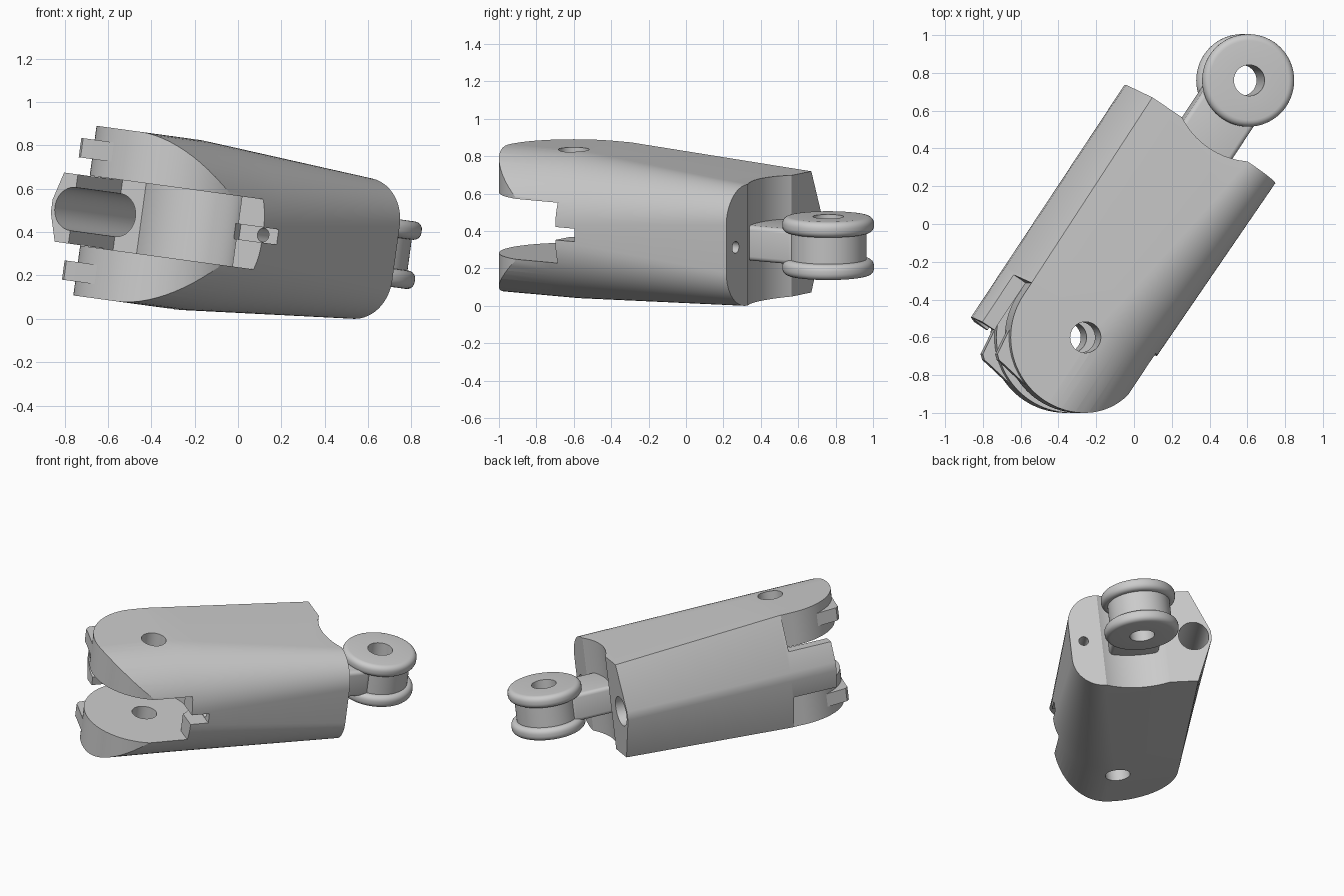
import bpy, bmesh
from math import sin, cos, pi, radians
from mathutils import Matrix, Vector

if "Cube" in bpy.data.objects:
    bpy.data.objects.remove(bpy.data.objects["Cube"])

# Local frame: origin on the near hinge, y along the link, z along the hinge axis
FRAME = (Matrix.Translation((-0.31, -0.6, 0.445)) @ Matrix.Rotation(radians(7.8), 4, 'Y')
         @ Matrix.Rotation(radians(-33.7), 4, 'Z'))
FAR = 1.635    # distance to the far hinge
GAP = 0.163    # half height of the fork gap


def loft(name, rings, cap=True):
    """Skin rings of points; without caps the last ring joins the first."""
    bm = bmesh.new()
    vs = [[bm.verts.new(p) for p in r] for r in rings]
    n = len(rings[0])
    for i in range(len(vs) - (1 if cap else 0)):
        a, b = vs[i], vs[(i + 1) % len(vs)]
        for j in range(n):
            k = (j + 1) % n
            bm.faces.new((a[j], a[k], b[k], b[j]))
    if cap:
        bm.faces.new(vs[0])
        bm.faces.new(vs[-1])
    bmesh.ops.recalc_face_normals(bm, faces=bm.faces)
    me = bpy.data.meshes.new(name)
    bm.to_mesh(me)
    bm.free()
    ob = bpy.data.objects.new(name, me)
    bpy.context.collection.objects.link(ob)
    ob.matrix_world = FRAME
    return ob


def prism(name, outline, z0, z1):
    return loft(name, [[(x, y, z) for x, y in outline] for z in (z0, z1)])


def box(name, x0, x1, y0, y1, z0, z1):
    return prism(name, [(x0, y0), (x1, y0), (x1, y1), (x0, y1)], z0, z1)


def arc(cx, cy, rx, ry, a0, a1, n):
    return [(cx + rx * cos(radians(a0 + (a1 - a0) * i / n)),
             cy + ry * sin(radians(a0 + (a1 - a0) * i / n))) for i in range(n + 1)]


def upright(name, y, r, z):
    return prism(name, arc(0, y, r, r, 0, 360, 64)[:-1], -z, z)


def bore(name, x, r, y0, y1):
    c = arc(x, 0, r, r, 0, 360, 40)[:-1]
    return loft(name, [[(px, y, pz) for px, pz in c] for y in (y0, y1)])


def activate(ob):
    bpy.ops.object.select_all(action='DESELECT')
    ob.select_set(True)
    bpy.context.view_layer.objects.active = ob


def cut(ob, cutter):
    cutter.hide_render = True
    m = ob.modifiers.new("cut", 'BOOLEAN')
    m.operation, m.solver, m.object = 'DIFFERENCE', 'EXACT', cutter
    activate(ob)
    bpy.ops.object.modifier_apply(modifier=m.name)
    bpy.data.objects.remove(cutter, do_unlink=True)


def bevel(ob, width):
    m = ob.modifiers.new("bevel", 'BEVEL')
    m.width, m.segments, m.limit_method = width, 4, 'ANGLE'
    activate(ob)
    bpy.ops.object.modifier_apply(modifier=m.name)


def smooth(ob):
    activate(ob)
    bpy.ops.object.shade_smooth_by_angle(angle=radians(30))


# Body: peaked left side, rounded right side, tapering to the far end
def section(y, h, a, rx, rz):
    half = [(-0.52, 0.03), (-0.40, h)] + arc(a - rx, h - rz, rx, rz, 90, 0, 16)
    full = half + [(x, -z) for x, z in reversed(half)]
    return [(x, y, z) for x, z in full]


def mix(t):
    return section(0.1 + 1.16 * t, 0.395 - 0.068 * t, 0.41 + 0.01 * t,
                   0.38 - 0.18 * t, 0.36 - 0.16 * t)


body = loft("link_body", [section(-0.45, 0.395, 0.41, 0.38, 0.36)]
            + [mix(i / 6) for i in range(7)])

# Fork gap between the hinge plates, leaving the thin left guard wall
cut(body, box("gap_cutter", -0.40, 0.6, -0.6, 0.155, -GAP, GAP))
cut(body, upright("gap_round_cutter", 0, 0.31, GAP))
cut(body, box("guard_end_cutter", -0.7, -0.3, -0.7, -0.22, -0.162, 0.162))

# Round the ends of both hinge plates
plate_trim = ([(-0.7, 0.08), (-0.40, 0.08)] + arc(0, 0, 0.4, 0.4, 180, 360, 48)
              + [(0.7, 0), (0.7, -0.7), (-0.7, -0.7)])
for s in (1, -1):
    cut(body, prism("plate_cutter", plate_trim, s * 0.161, s * 0.7))

# Hinge hole, far clearance, cable channel, tendon hole and slot
cut(body, upright("hinge_hole_cutter", 0, 0.082, 0.7))
cut(body, upright("clearance_cutter", FAR, 0.43, 0.7))
cut(body, bore("channel_cutter", -0.402, 0.1, -0.6, 1.5))
cut(body, bore("tendon_cutter", 0.33, 0.032, 0.0, 1.5))
cut(body, box("slot_cutter", 0.2, 0.6, 0.1, 0.28, -0.035, 0.035))
smooth(body)

# Stop tabs on the plate rims
for s, side in ((1, "upper"), (-1, "lower")):
    z = 0.285 * s
    tab = prism(side + "_stop_tab",
                [(-0.26, -0.18), (-0.355, -0.18), (-0.335, -0.33), (-0.31, -0.352),
                 (-0.28, -0.355), (-0.1, -0.385), (-0.1, -0.3)], z - 0.045, z + 0.045)
    smooth(tab)

# Neck to the far knuckle
neck = box("knuckle_neck", -0.165, 0.165, 1.05, FAR - 0.12, -0.095, 0.095)
bevel(neck, 0.025)
smooth(neck)

# Far knuckle: spool with two rounded flanges and a through hole
B = 0.035
top = ([(0.205, 0.072)] + arc(0.245 - B, 0.072 + B, B, B, -90, 0, 5)
       + arc(0.245 - B, 0.157 - B, B, B, 0, 90, 5) + [(0.082, 0.157)])
spool = top + [(r, -z) for r, z in reversed(top)]
N = 64
knuckle = loft("far_knuckle", [[(r * cos(2 * pi * i / N), FAR + r * sin(2 * pi * i / N), z)
                                for r, z in spool] for i in range(N)], cap=False)
smooth(knuckle)
